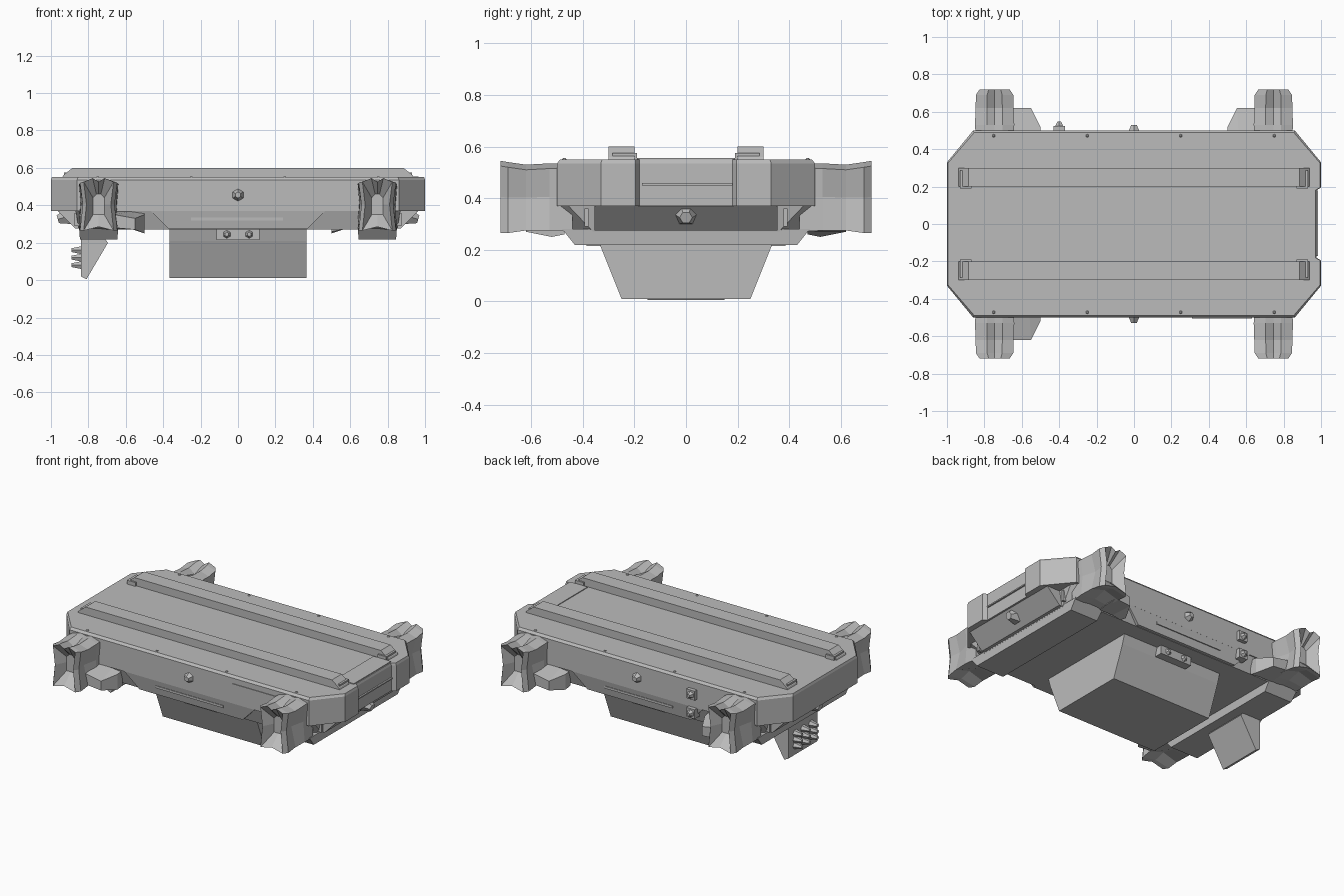
import bpy, bmesh, math
from mathutils import Vector

cube = bpy.data.objects.get("Cube")
if cube:
    bpy.data.objects.remove(cube, do_unlink=True)

grey = bpy.data.materials.new("plain grey")
grey.use_nodes = True
grey.diffuse_color = (0.5, 0.5, 0.5, 1)
grey.node_tree.nodes["Principled BSDF"].inputs["Base Color"].default_value = (0.5, 0.5, 0.5, 1)


def finish(name, bm):
    bmesh.ops.recalc_face_normals(bm, faces=bm.faces)
    me = bpy.data.meshes.new(name)
    bm.to_mesh(me)
    bm.free()
    me.materials.append(grey)
    ob = bpy.data.objects.new(name, me)
    bpy.context.collection.objects.link(ob)
    return ob


def loft(name, rings):
    """Skin matching rings of points and cap both ends."""
    bm = bmesh.new()
    loops = [[bm.verts.new(p) for p in r] for r in rings]
    n = len(loops[0])
    for a, b in zip(loops, loops[1:]):
        for i in range(n):
            j = (i + 1) % n
            bm.faces.new((a[i], a[j], b[j], b[i]))
    bm.faces.new(loops[0][::-1])
    bm.faces.new(loops[-1])
    return finish(name, bm)


def octagon(x, y, cx, cy, z):
    """Rectangle x by y (half sizes) with corners cut at cx, cy."""
    return [(x, -cy, z), (x, cy, z), (cx, y, z), (-cx, y, z),
            (-x, cy, z), (-x, -cy, z), (-cx, -y, z), (cx, -y, z)]


def deck_ring(x, y, cx, cy, z):
    """Octagon with a shallow notch in its left end."""
    pts = octagon(x, y, cx, cy, z)
    notch = [(x, -0.195, z), (x - 0.025, -0.18, z), (x - 0.025, 0.18, z), (x, 0.195, z)]
    return pts[:1] + notch + pts[1:]


def rect(x0, x1, y0, y1, z):
    return [(x0, y0, z), (x1, y0, z), (x1, y1, z), (x0, y1, z)]


def box(name, x0, x1, y0, y1, z0, z1):
    return loft(name, [rect(x0, x1, y0, y1, z0), rect(x0, x1, y0, y1, z1)])


def lamp(name, centre, direction, r, depth):
    """Small faceted stud pointing along a direction."""
    bm = bmesh.new()
    bmesh.ops.create_cone(bm, cap_ends=True, segments=6, radius1=r, radius2=r * 0.45, depth=depth)
    rot = Vector((0, 0, 1)).rotation_difference(Vector(direction)).to_matrix()
    bmesh.ops.rotate(bm, verts=bm.verts, matrix=rot)
    bmesh.ops.translate(bm, verts=bm.verts, vec=centre)
    return finish(name, bm)


def thruster_ring(sx, sy, y, hw, z0, z1, fold, pinch):
    """Section with folds at top and bottom and pinched sides."""
    c, mid = sx * 0.745, (z0 + z1) / 2
    pts = [(-hw, z0), (0, z0 + fold), (hw, z0), (hw - pinch, mid),
           (hw, z1 - 0.02), (hw * 0.4, z1), (0, z1 - fold), (-hw * 0.4, z1),
           (-hw, z1 - 0.02), (pinch - hw, mid)]
    return [(c + x, sy * y, z) for x, z in pts]


# Deck with cut corners and a thin sloped top edge
loft("deck", [deck_ring(1.0, 0.5, 0.86, 0.33, 0.37),
              deck_ring(1.0, 0.5, 0.86, 0.33, 0.535),
              deck_ring(0.995, 0.488, 0.855, 0.325, 0.55)])

# Underbody, its sides sloping in below the deck
loft("underbody", [octagon(0.85, 0.46, 0.76, 0.36, 0.27),
                   octagon(0.87, 0.495, 0.84, 0.46, 0.375)])

# Keel box under the middle
loft("keel", [rect(-0.365, 0.365, -0.25, 0.25, 0.01),
              rect(-0.365, 0.365, -0.33, 0.33, 0.21),
              rect(-0.365, 0.365, -0.35, 0.35, 0.275)])

for sx, end in ((1, "left"), (-1, "right")):
    # Cross beam and sloped end panel
    loft(f"{end}_cross_beam", [rect(sx * 0.645, sx * 0.845, -0.43, 0.43, 0.218),
                               rect(sx * 0.64, sx * 0.85, -0.48, 0.48, 0.28)])
    loft(f"{end}_end_panel", [rect(sx * 0.8, sx * 0.87, -0.355, 0.355, 0.275),
                              rect(sx * 0.8, sx * 0.965, -0.355, 0.355, 0.372)])
    lamp(f"{end}_end_lamp", (sx * 0.93, 0, 0.335), (sx, 0, -0.3), 0.055, 0.07)
    for k in (-1, 1):
        box(f"{end}_end_stud", sx * 0.85, sx * 0.875, k * 0.385 - 0.008, k * 0.385 + 0.008, 0.29, 0.36)

for sy, side in ((-1, "front"), (1, "back")):
    # Rail with sloped ends
    y0, y1 = sy * 0.2, sy * 0.3
    loft(f"{side}_rail", [rect(-0.94, 0.94, y0, y1, 0.548),
                          rect(-0.935, 0.935, y0, y1, 0.56),
                          rect(-0.885, 0.885, y0, y1, 0.6)])
    for sx in (-1, 1):
        box(f"{side}_rail_bracket", sx * 0.87, sx * 0.93, sy * 0.19, sy * 0.285, 0.548, 0.575)

    # Side lamp, middle bulge and lower slot
    lamp(f"{side}_side_lamp", (0, sy * 0.512, 0.455), (0, sy, 0), 0.036, 0.035)
    loft(f"{side}_side_bulge", [rect(-0.37, 0.37, 0, sy * 0.48, 0.272),
                                rect(-0.47, 0.47, 0, sy * 0.5, 0.372)])
    box(f"{side}_side_slot", -0.25, 0.24, sy * 0.48, sy * 0.496, 0.32, 0.335)

    # Sensor housing at the top of the keel
    box(f"{side}_sensor", -0.115, 0.115, sy * 0.31, sy * 0.385, 0.215, 0.28)
    for k in (-1, 1):
        lamp(f"{side}_sensor_eye", (k * 0.06, sy * 0.39, 0.245), (0, sy, 0), 0.025, 0.02)

    # Deck bolts
    for x in (-0.75, -0.25, 0.25, 0.75):
        lamp(f"{side}_deck_bolt", (x, sy * 0.472, 0.551), (0, 0, 1), 0.011, 0.008)

    for sx, end in ((1, "left"), (-1, "right")):
        # Corner thruster: folded, flared block with a hollowed mouth
        sections = [(0.44, 0.1, 0.27, 0.535, 0, 0), (0.53, 0.105, 0.275, 0.535, 0.01, 0.01),
                    (0.62, 0.102, 0.275, 0.53, 0.03, 0.03), (0.69, 0.1, 0.265, 0.54, 0.02, 0.015),
                    (0.72, 0.08, 0.265, 0.545, 0.02, 0.015), (0.65, 0.03, 0.35, 0.46, 0, 0)]
        loft(f"{side}_{end}_thruster", [thruster_ring(sx, sy, *s) for s in sections])

        # Small wedge pod beside three of the thrusters
        if not (sx > 0 and sy < 0):
            loft(f"{side}_{end}_pod",
                 [[(sx * 0.66, sy * 0.47, 0.27), (sx * 0.66, sy * 0.62, 0.28),
                   (sx * 0.66, sy * 0.62, 0.35), (sx * 0.66, sy * 0.47, 0.37)],
                  [(sx * 0.56, sy * 0.47, 0.27), (sx * 0.55, sy * 0.62, 0.27),
                   (sx * 0.55, sy * 0.62, 0.33), (sx * 0.56, sy * 0.47, 0.37)],
                  [(sx * 0.5, sy * 0.47, 0.26), (sx * 0.5, sy * 0.52, 0.25),
                   (sx * 0.5, sy * 0.52, 0.35), (sx * 0.5, sy * 0.47, 0.36)]])

# Two small fittings on the back side
for z in (0.46, 0.34):
    box("back_fitting", -0.43, -0.37, 0.47, 0.525, z - 0.03, z + 0.03)
    lamp("back_fitting_lens", (-0.4, 0.535, z), (0, 1, 0), 0.025, 0.025)

# Flat access panel on the front side
box("front_access_panel", 0.31, 0.63, -0.504, -0.49, 0.42, 0.5)

# Slot bar in the left notch and the hatch above it
box("left_end_slot", 0.96, 0.985, -0.17, 0.18, 0.45, 0.458)
box("left_deck_hatch", 0.84, 0.965, -0.19, 0.19, 0.545, 0.555)

# Hanging control wedge below the right end
wedge = [(-0.84, 0.22), (-0.84, 0.02), (-0.81, 0.005), (-0.695, 0.2), (-0.72, 0.23)]
loft("control_wedge", [[(x, y, z) for x, z in wedge] for y in (-0.15, 0.15)])
for y in (-0.08, 0, 0.08):
    for z in (0.08, 0.12, 0.16):
        lamp("control_knob", (-0.86, y, z), (-1, 0, 0), 0.026, 0.06)
